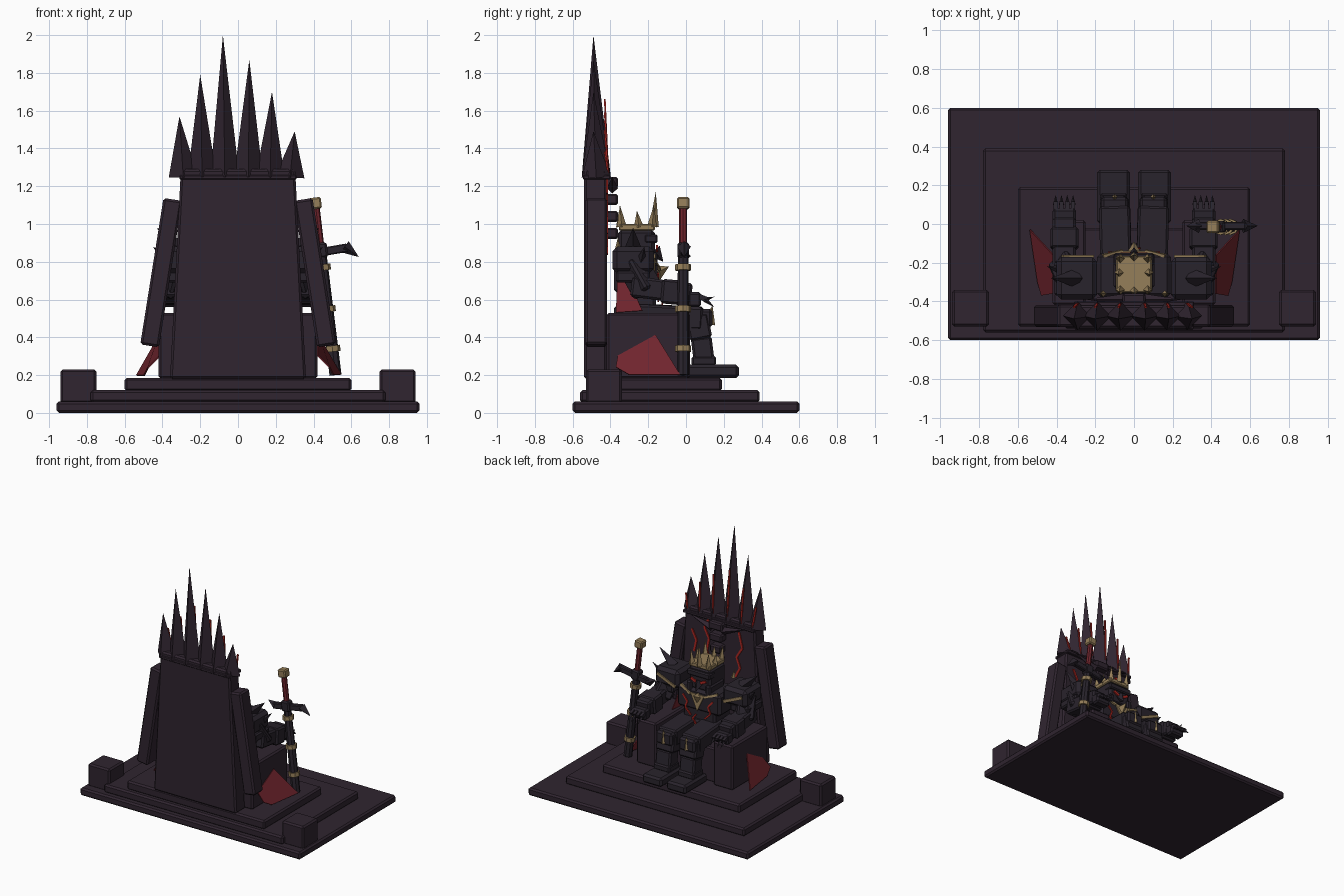
import bpy, bmesh
from math import radians, sin, cos, pi
from mathutils import Vector, Matrix

cube = bpy.data.objects.get("Cube")
if cube:
    bpy.data.objects.remove(cube, do_unlink=True)


def material(name, rgb):
    m = bpy.data.materials.new(name)
    m.use_nodes = True
    m.diffuse_color = (*rgb, 1)
    m.node_tree.nodes["Principled BSDF"].inputs["Base Color"].default_value = (*rgb, 1)
    return m


STONE = material("dark stone", (0.029, 0.018, 0.029))
ARMOR = material("black armor", (0.022, 0.017, 0.025))
GOLD = material("old gold", (0.30, 0.21, 0.10))
CLOTH = material("red cloth", (0.16, 0.018, 0.026))
GLOW = material("glowing red", (0.42, 0.02, 0.015))
UP = Vector((0, 0, 1))


def finish(name, bm, mat, matrix, bevel=0):
    me = bpy.data.meshes.new(name)
    bm.to_mesh(me)
    bm.free()
    me.materials.append(mat)
    ob = bpy.data.objects.new(name, me)
    ob.matrix_world = matrix
    bpy.context.collection.objects.link(ob)
    if bevel:
        mod = ob.modifiers.new("bevel", 'BEVEL')
        mod.width = bevel
        mod.segments = 1
    return ob


def block(name, x, y, z, mat, bevel=0.01, taper=1.0):
    """Box from ranges on each axis; taper narrows the top in x."""
    bm = bmesh.new()
    bmesh.ops.create_cube(bm, size=1)
    for v in bm.verts:
        k = taper if v.co.z > 0 else 1
        v.co = Vector((v.co.x * (x[1] - x[0]) * k, v.co.y * (y[1] - y[0]), v.co.z * (z[1] - z[0])))
    centre = Vector((sum(x), sum(y), sum(z))) / 2
    return finish(name, bm, mat, Matrix.Translation(centre), bevel)


def along(a, b):
    a, b = Vector(a), Vector(b)
    q = UP.rotation_difference((b - a).normalized())
    return Matrix.Translation((a + b) / 2) @ q.to_matrix().to_4x4(), (b - a).length


def beam(name, a, b, w, d, mat, bevel=0.0):
    """Box running from a to b, w wide and d deep."""
    matrix, length = along(a, b)
    bm = bmesh.new()
    bmesh.ops.create_cube(bm, size=1)
    bmesh.ops.scale(bm, vec=(w, d, length), verts=bm.verts)
    return finish(name, bm, mat, matrix, bevel)


def spike(name, a, b, r, mat, sides=4, tip=0.0):
    """Cone or rod from a to b."""
    matrix, length = along(a, b)
    bm = bmesh.new()
    bmesh.ops.create_cone(bm, cap_ends=True, segments=sides, radius1=r, radius2=tip, depth=length)
    return finish(name, bm, mat, matrix)


def plate(name, points, mat, thickness=0.008):
    """Thin flat sheet from an outline."""
    bm = bmesh.new()
    bm.faces.new([bm.verts.new(p) for p in points])
    ob = finish(name, bm, mat, Matrix())
    ob.modifiers.new("thickness", 'SOLIDIFY').thickness = thickness
    return ob


def crack(name, points, y, w=0.016):
    for p, q in zip(points, points[1:]):
        beam(name, (p[0], y, p[1]), (q[0], y, q[1]), w, 0.009, GLOW)


# Stepped base
block("base_slab", (-.96, .96), (-.6, .6), (0, .06), STONE, .012)
block("middle_step", (-.78, .78), (-.56, .39), (.055, .12), STONE, .012)
block("top_step", (-.6, .6), (-.53, .19), (.115, .185), STONE, .012)

# Throne body and tall back
block("seat", (-.27, .27), (-.42, -.02), (.18, .45), STONE)
block("throne_back", (-.36, .36), (-.54, -.42), (.18, 1.29), STONE, .012, .84)
block("back_cap", (-.31, .31), (-.545, -.4), (1.235, 1.26), STONE, .005)
for i, h in enumerate((1.22, 1.13, 1.04, .95)):
    w = .06 - i * .006
    block("spine_block", (-w, w), (-.43, -.36), (h - .03, h + .03), STONE, .01)

# Crown of blades over the back
for x0, x1, top in ((-.29, -.31, 1.57), (-.19, -.2, 1.79), (-.07, -.08, 2.0),
                    (.055, .06, 1.87), (.17, .18, 1.7), (.275, .3, 1.49)):
    spike("back_blade", (x0, -.475, 1.25), (x1, -.49, top), .077, STONE)
    beam("blade_glow", (x0, -.412, 1.27), (x1, -.43, 1.25 + (top - 1.25) * .55), .012, .009, GLOW)

# Glowing cracks in the back
crack("back_crack", ((.09, 1.24), (.13, 1.16), (.09, 1.08), (.11, .98), (.07, .88)), -.417)
crack("back_crack", ((-.17, 1.2), (-.2, 1.08), (-.15, 1.0), (-.18, .92), (-.14, .84)), -.417)
crack("back_crack", ((.24, 1.12), (.2, 1.04), (.22, .95)), -.417)

for s, side in ((1, "left"), (-1, "right")):
    def X(a, b):
        return tuple(sorted((s * a, s * b)))

    # Throne sides
    block(side + "_corner_block", X(.75, .94), (-.53, -.34), (.05, .23), STONE, .012)
    block(side + "_armrest", X(.25, .42), (-.42, .02), (.18, .53), STONE, .012)
    beam(side + "_side_wing", (s * .345, -.475, 1.13), (s * .468, -.475, .355), .1, .115, STONE, .012)
    spike(side + "_horn", (s * .05, -.39, 1.19), (s * .25, -.39, 1.25), .03, STONE)
    plate(side + "_drape", [(s * .42, -.36, .3), (s * .42, -.16, .41), (s * .54, -.03, .2),
                            (s * .5, -.3, .2), (s * .48, -.37, .24)], CLOTH)

    # Legs
    beam(side + "_thigh", (s * .09, -.32, .52), (s * .1, .09, .5), .16, .12, ARMOR, .012)
    beam(side + "_upper_shin", (s * .1, .055, .52), (s * .1, .08, .39), .15, .12, ARMOR, .012)
    beam(side + "_lower_shin", (s * .105, .08, .4), (s * .105, .1, .24), .13, .11, ARMOR, .012)
    block(side + "_foot", X(.02, .19), (.0, .28), (.185, .255), ARMOR, .015)
    block(side + "_ankle", X(.035, .175), (.03, .16), (.25, .3), ARMOR, .01)
    block(side + "_knee_cap", X(.03, .17), (.06, .14), (.45, .55), ARMOR, .015)
    spike(side + "_knee_point", (s * .1, .12, .47), (s * .1, .14, .57), .035, GOLD)

    # Arms and hands
    beam(side + "_upper_arm", (s * .32, -.29, .8), (s * .36, -.2, .64), .13, .13, ARMOR, .012)
    beam(side + "_forearm", (s * .36, -.29, .67), (s * .36, .03, .63), .12, .11, ARMOR, .012)
    beam(side + "_bracer", (s * .36, -.13, .645), (s * .36, -.02, .635), .145, .13, ARMOR, .012)
    block(side + "_hand", X(.3, .42), (.01, .08), (.56, .64), ARMOR, .012)
    for k in range(4):
        fx = s * (.315 + k * .03)
        beam(side + "_finger", (fx, .06, .62), (fx, .11, .6), .022, .028, ARMOR)
        spike(side + "_claw", (fx, .1, .6), (fx, .15, .615 if k == 1 else .56), .014, ARMOR)

    # Shoulder armor
    block(side + "_shoulder_plate", X(.19, .4), (-.39, -.17), (.74, .88), ARMOR, .025)
    block(side + "_shoulder_rim", X(.25, .41), (-.37, -.19), (.69, .75), ARMOR, .01)
    spike(side + "_shoulder_spike", (s * .3, -.28, .86), (s * .43, -.28, .98), .05, ARMOR)
    spike(side + "_outer_spike", (s * .37, -.24, .8), (s * .45, -.22, .88), .03, ARMOR)
    beam(side + "_shoulder_trim", (s * .21, -.167, .76), (s * .37, -.167, .83), .022, .012, GOLD)
    beam(side + "_collar_trim", (s * .06, -.14, .76), (s * .16, -.165, .8), .018, .015, GOLD)
    spike(side + "_rim_stud", (s * .16, -.36, .86), (s * .17, -.36, .93), .018, GOLD)

    # Face details
    beam(side + "_eye", (s * .02, -.153, .86), (s * .065, -.153, .88), .02, .009, GLOW)
    block(side + "_cheek_guard", X(.06, .105), (-.33, -.15), (.77, .85), ARMOR, .01)
    crack(side + "_chest_crack", ((s * .13, .74), (s * .09, .69), (s * .11, .64), (s * .06, .59)), -.147, .012)

    # Red cape beside the hips
    plate(side + "_cape", [(s * .2, -.36, .74), (s * .25, -.3, .7), (s * .28, -.23, .54),
                           (s * .28, -.37, .53)], CLOTH)

# Seated torso
block("hips", (-.17, .17), (-.38, -.13), (.45, .57), ARMOR, .015)
block("belly", (-.14, .14), (-.36, -.16), (.55, .66), ARMOR, .015)
block("chest", (-.19, .19), (-.38, -.15), (.63, .8), ARMOR, .02)
plate("chest_emblem", [(-.06, -.14, .77), (.06, -.14, .77), (0, -.135, .64)], GOLD)
spike("emblem_point", (0, -.16, .74), (0, -.09, .775), .045, GOLD)
crack("belly_crack", ((0, .62), (.03, .58), (-.01, .53)), -.125, .012)
block("belt_buckle", (-.03, .03), (-.14, -.12), (.5, .54), GOLD, .004)

# Head and crown
block("neck", (-.06, .06), (-.31, -.2), (.76, .82), ARMOR, .01)
block("head", (-.095, .095), (-.36, -.165), (.79, .97), ARMOR, .018)
block("brow", (-.1, .1), (-.22, -.15), (.9, .945), ARMOR, .008)
spike("mask_point", (0, -.17, .86), (0, -.12, .8), .04, ARMOR)
block("crown_band", (-.092, .092), (-.355, -.165), (.965, 1.0), GOLD, .006)
for x, y, h in ((0, -.17, 1.17), (-.07, -.18, 1.1), (.07, -.18, 1.1), (-.075, -.25, 1.07),
                (.075, -.25, 1.07), (-.07, -.34, 1.1), (.07, -.34, 1.1), (0, -.345, 1.07)):
    spike("crown_point", (x, y, .985), (x * 1.1, y + (.01 if y > -.2 else -.01), h), .026, GOLD)


# Leaning sword
def on_sword(z):
    return Vector((.41 + (1.1 - z) * .118, -.015, z))


spike("scabbard", on_sword(.2), on_sword(.85), .032, ARMOR, 8, .028)
spike("sword_grip", on_sword(.86), on_sword(1.09), .021, CLOTH, 8, .021)
beam("pommel", on_sword(1.08), on_sword(1.14), .065, .065, GOLD, .008)
beam("guard_hub", on_sword(.82), on_sword(.9), .07, .06, ARMOR, .01)
for z in (.34, .55, .77):
    spike("scabbard_ring", on_sword(z - .016), on_sword(z + .016), .042, GOLD, 8, .042)
beam("guard_bar", (.32, -.01, .83), (.58, -.01, .875), .045, .04, ARMOR, .006)
spike("guard_tip", (.565, -.01, .88), (.64, -.01, .825), .036, ARMOR)
spike("guard_tip", (.335, -.01, .83), (.27, -.01, .86), .036, ARMOR)
